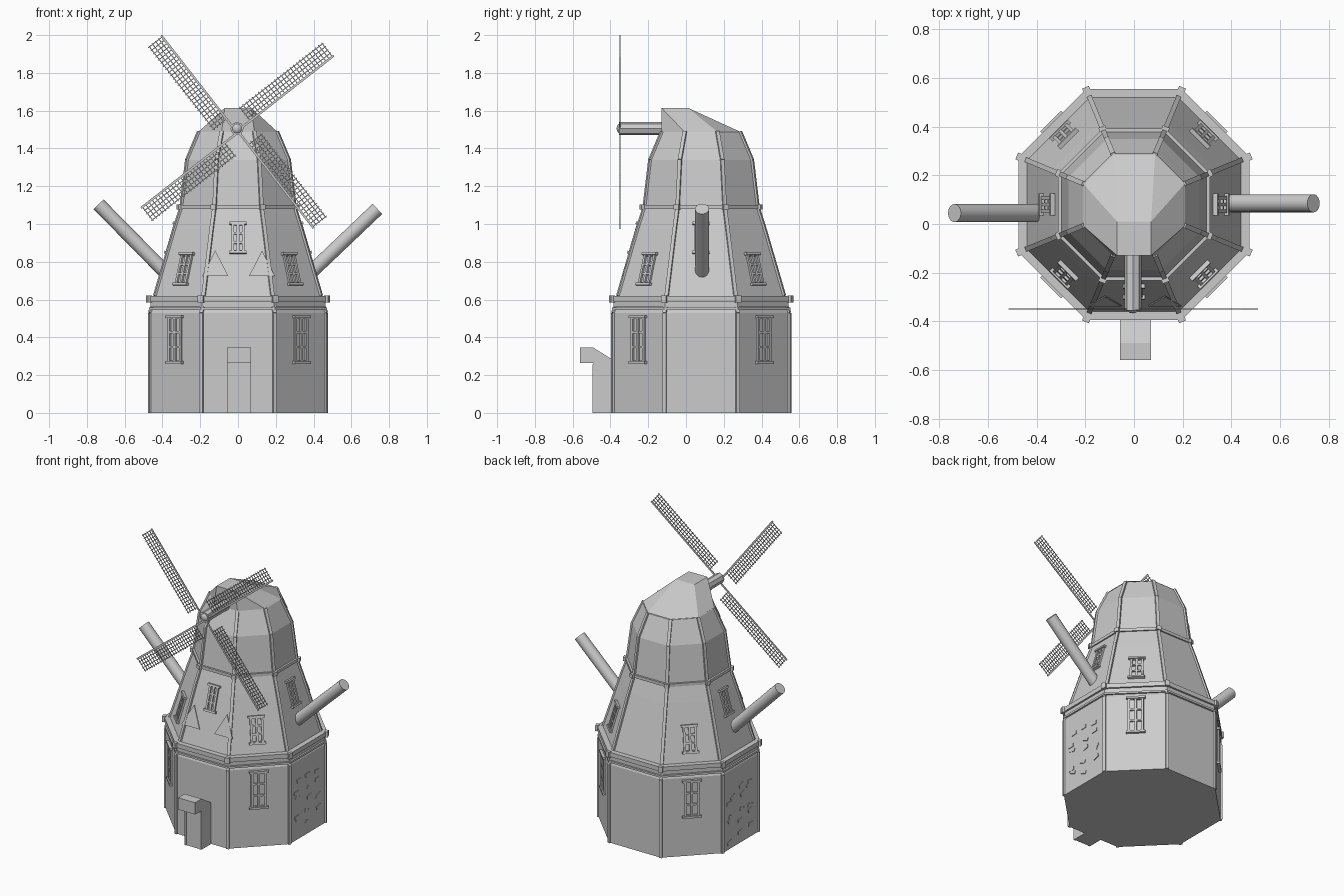
import bpy, bmesh, math, random
from mathutils import Vector, Matrix

if "Cube" in bpy.data.objects:
    bpy.data.objects.remove(bpy.data.objects["Cube"])

random.seed(4)
CY = 0.08                                  # tower axis in y
T8 = math.tan(math.pi / 8)
grey = bpy.data.materials.new("plain grey")
grey.diffuse_color = (0.6, 0.6, 0.6, 1)
grey.use_nodes = True
grey.node_tree.nodes["Principled BSDF"].inputs["Base Color"].default_value = grey.diffuse_color

def finish(name, bm):
    bmesh.ops.recalc_face_normals(bm, faces=bm.faces)
    me = bpy.data.meshes.new(name)
    bm.to_mesh(me)
    bm.free()
    me.materials.append(grey)
    ob = bpy.data.objects.new(name, me)
    bpy.context.collection.objects.link(ob)
    return ob

def box(bm, m, c, s):
    bmesh.ops.create_cube(bm, size=1, matrix=m @ Matrix.Translation(c) @ Matrix.Diagonal((*s, 1)))

def octagon(r, z):
    R = r / math.cos(math.pi / 8)
    return [Vector((R * math.cos(a), CY + R * math.sin(a), z))
            for a in (math.pi / 8 + i * math.pi / 4 for i in range(8))]

def loft(bm, profile):
    rings = [[bm.verts.new(p) for p in octagon(r, z)] for r, z in profile]
    for a, b in zip(rings, rings[1:]):
        for i in range(8):
            j = (i + 1) % 8
            bm.faces.new((a[i], a[j], b[j], b[i]))
    bm.faces.new(rings[0])
    bm.faces.new(rings[-1])

def prism(bm, pts, push):
    f = bm.faces.new([bm.verts.new(p) for p in pts])
    ext = bmesh.ops.extrude_face_region(bm, geom=[f])["geom"]
    bmesh.ops.translate(bm, vec=push, verts=[v for v in ext if isinstance(v, bmesh.types.BMVert)])
    if f.is_valid is False:
        return
    if not any(len(e.link_faces) > 2 for e in f.edges) and any(len(e.link_faces) < 2 for e in f.edges):
        bmesh.ops.holes_fill(bm, edges=bm.edges)

# tower walls
LOW = [(0.467, 0), (0.467, 0.53), (0.455, 0.56)]
UP = [(0.44, 0.62), (0.335, 0.98), (0.30, 1.09), (0.27, 1.34), (0.207, 1.49)]
bm = bmesh.new()
loft(bm, LOW + UP)
finish("tower_wall", bm)

# horizontal trim rings
bm = bmesh.new()
for r, z0, z1 in ((0.472, 0.545, 0.558), (0.463, 0.56, 0.588), (0.475, 0.588, 0.618), (0.312, 1.08, 1.1)):
    loft(bm, [(r, z0), (r, z1)])
finish("trim_rings", bm)

# corner posts and trim knuckles
bm = bmesh.new()
for i in range(8):
    a = math.pi / 8 + i * math.pi / 4
    turn = Matrix.Rotation(a, 3, 'Z')
    for prof in (LOW, UP):
        for (r0, z0), (r1, z1) in zip(prof, prof[1:]):
            p, q = octagon(r0, z0)[i], octagon(r1, z1)[i]
            d = (q - p).normalized()
            u = turn @ Vector((0, 1, 0))
            n = u.cross(d)
            m = Matrix((n, u, d)).transposed().to_4x4()
            m.translation = (p + q) / 2
            box(bm, m, (0, 0, 0), (0.014, 0.02, (q - p).length))
    for r, z, h in ((0.472, 0.603, 0.038), (0.31, 1.09, 0.026)):
        m = Matrix.Translation(octagon(r, z)[i]) @ turn.to_4x4()
        box(bm, m, (0, 0, 0), (0.022, 0.03, h))
finish("corner_posts", bm)

# cap: sloped hood with a flat front
bm = bmesh.new()
pts = octagon(0.21, 1.487) + [Vector((x, y, 1.615)) for x, y in
      ((-0.07, -0.13), (0.07, -0.13), (0.07, 0.01), (-0.07, 0.01))]
bmesh.ops.convex_hull(bm, input=[bm.verts.new(p) for p in pts])
bmesh.ops.dissolve_limit(bm, angle_limit=0.02, verts=bm.verts, edges=bm.edges)
finish("cap", bm)

def wall_frame(deg, z):
    """Matrix on a wall: x across, y up the slope, z outward."""
    prof = LOW + UP
    for (r0, z0), (r1, z1) in zip(prof, prof[1:]):
        if z0 <= z <= z1:
            break
    r = r0 + (r1 - r0) * (z - z0) / (z1 - z0)
    a = math.radians(deg)
    o = Vector((math.cos(a), math.sin(a), 0))
    v = (o * (r1 - r0) + Vector((0, 0, z1 - z0))).normalized()
    u = Vector((-math.sin(a), math.cos(a), 0))
    m = Matrix((u, v, u.cross(v))).transposed().to_4x4()
    m.translation = o * r + Vector((0, CY, z))
    return m

# windows: frame, glazing bars, lintel and sill
def window(name, deg, z, w, h):
    bm = bmesh.new()
    m = wall_frame(deg, z)
    for x in (-w / 2, 0, w / 2):
        box(bm, m, (x, 0, 0.004), (0.014, h, 0.014))
    for k in (-0.5, -0.17, 0.17, 0.5):
        box(bm, m, (0, k * h, 0.004), (w, 0.011, 0.012))
    for s in (-1, 1):
        box(bm, m, (0, s * (h / 2 + 0.006), 0.006), (w + 0.035, 0.014, 0.024))
    finish(name, bm)

for d in (45, 135, 225, 315):
    window("lower_window", d, 0.388, 0.085, 0.23)
    window("upper_window", d, 0.76, 0.07, 0.155)
for d in (0, 180, 270):
    window("high_window", d, 0.925, 0.055, 0.15)

# exposed bricks on the two side walls
for d in (0, 180):
    bm = bmesh.new()
    for gz in range(5):
        for gx in range(3):
            m = wall_frame(d, 0.09 + gz * 0.075 + random.uniform(-0.015, 0.015))
            m = m @ Matrix.Rotation(random.uniform(-0.5, 0.5), 4, 'Z')
            box(bm, m, ((gx - 1) * 0.11 + random.uniform(-0.02, 0.02), 0, 0),
                (0.045, 0.022, 0.008))
    finish("exposed_bricks", bm)

# triangular plates on the front slope
bm = bmesh.new()
m = wall_frame(270, 0.79)
for x in (-0.12, 0.127):
    tri = [m @ Vector(p) for p in ((x - 0.068, -0.07, 0.004), (x + 0.068, -0.07, 0.004), (x, 0.07, 0.004))]
    out = m.to_3x3() @ Vector((0, 0, 0.005))
    a = [bm.verts.new(p) for p in tri]
    b = [bm.verts.new(p + out) for p in tri]
    bm.faces.new(a)
    bm.faces.new(b)
    for i in range(3):
        bm.faces.new((a[i], a[i - 1], b[i - 1], b[i]))
finish("triangle_plates", bm)

# entrance porch: side profile extruded across
bm = bmesh.new()
side = [(-0.37, 0), (-0.49, 0), (-0.49, 0.265), (-0.56, 0.265), (-0.56, 0.345), (-0.49, 0.345), (-0.37, 0.27)]
a = [bm.verts.new((-0.057, y, z)) for y, z in side]
b = [bm.verts.new((0.07, y, z)) for y, z in side]
bm.faces.new(a)
bm.faces.new(b)
for i in range(len(side)):
    bm.faces.new((a[i], a[i - 1], b[i - 1], b[i]))
finish("porch", bm)
bm = bmesh.new()
for x in (-0.05, 0.063):
    box(bm, Matrix(), (x, -0.49, 0.128), (0.012, 0.01, 0.255))
box(bm, Matrix(), (0.0065, -0.49, 0.25), (0.12, 0.01, 0.012))
finish("door_frame", bm)

# slanted side poles
def rod(name, p, q, r, n):
    p, q = Vector(p), Vector(q)
    bm = bmesh.new()
    rot = (q - p).to_track_quat('Z', 'Y').to_matrix().to_4x4()
    bmesh.ops.create_cone(bm, cap_ends=True, segments=n, radius1=r, radius2=r, depth=(q - p).length,
                          matrix=Matrix.Translation((p + q) / 2) @ rot)
    return finish(name, bm)

for name, p, q in (("right_pole", (0.36, 0.085, 0.72), (0.738, 0.085, 1.08)),
                   ("left_pole", (-0.36, 0.045, 0.72), (-0.738, 0.045, 1.104))):
    ob = rod(name, p, q, 0.037, 24)
    for f in ob.data.polygons:
        f.use_smooth = len(f.vertices) == 4

# sail shaft and hub
rod("sail_shaft", (-0.005, -0.355, 1.505), (-0.005, -0.10, 1.505), 0.035, 8)
bm = bmesh.new()
bmesh.ops.create_uvsphere(bm, u_segments=12, v_segments=8, radius=0.028,
                          matrix=Matrix.Translation((-0.005, -0.345, 1.505)) @ Matrix.Diagonal((1, 0.8, 1, 1)))
finish("hub", bm)

# four lattice sails: stock on one edge, grid beside it
for k in range(4):
    bm = bmesh.new()
    m = Matrix.Translation((-0.003, -0.35, 1.488)) @ Matrix.Rotation(-math.radians(38 + 90 * k), 4, 'Y')
    box(bm, m, (0.325, 0, 0.004), (0.65, 0.004, 0.012))
    for i in range(1, 5):
        box(bm, m, (0.365, 0, 0.004 + i * 0.0215), (0.565, 0.002, 0.005))
    for i in range(27):
        box(bm, m, (0.09 + i * 0.0212, 0, 0.048), (0.005, 0.002, 0.1))
    finish("sail", bm)
